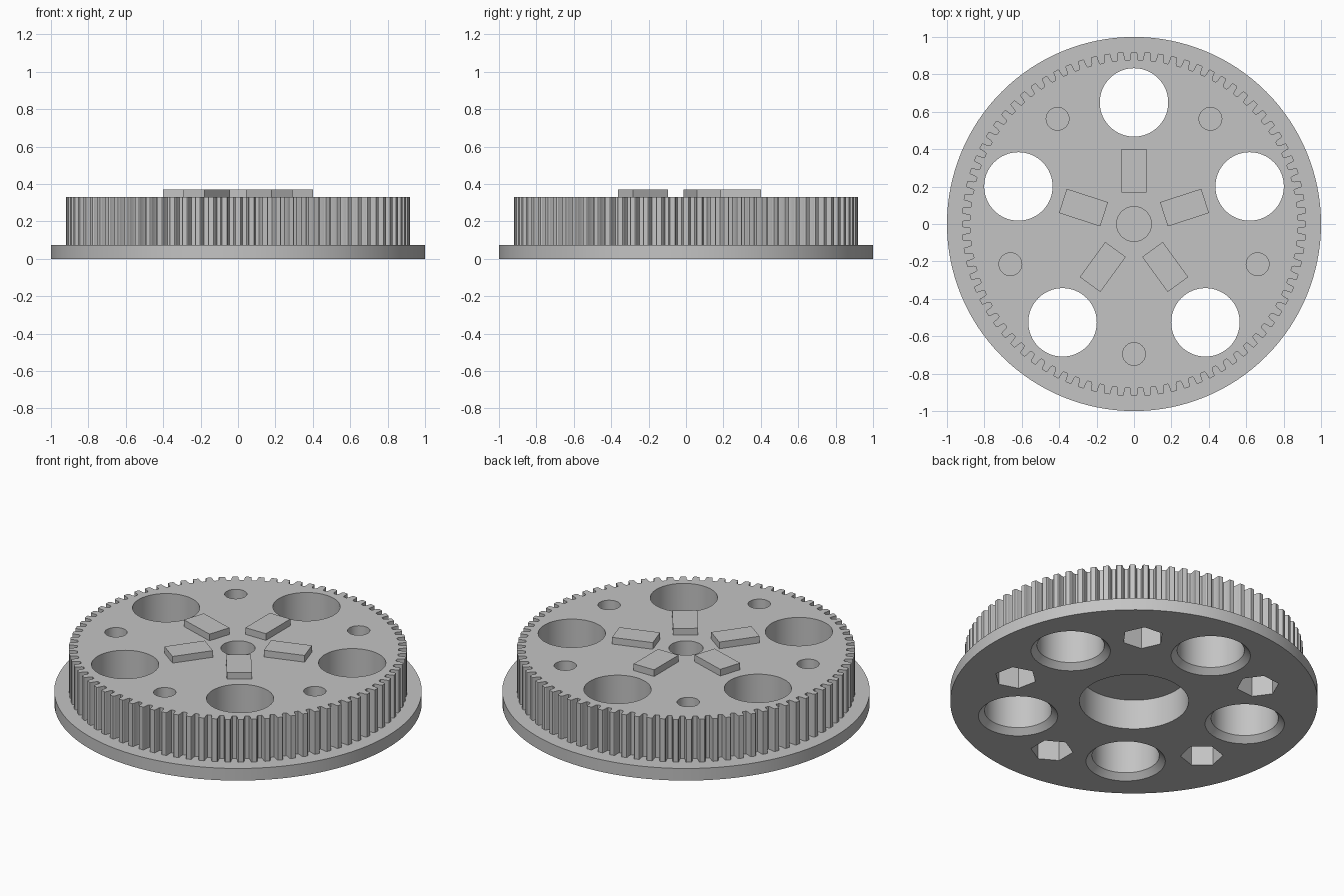
import bpy, bmesh
from math import sin, cos, pi, radians

cube = bpy.data.objects.get("Cube")
if cube:
    bpy.data.objects.remove(cube, do_unlink=True)

TEETH, TIP, ROOT = 80, 0.92, 0.875
FLANGE_TOP, WHEEL_TOP, TAB_TOP = 0.073, 0.33, 0.37

grey = bpy.data.materials.new("plain grey")
grey.use_nodes = True
colour = (0.55, 0.55, 0.55, 1)
grey.diffuse_color = colour
grey.node_tree.nodes["Principled BSDF"].inputs["Base Color"].default_value = colour


def loft(bm, outlines):
    """Closed solid through matching outlines, listed from bottom to top."""
    rings = [[bm.verts.new(p) for p in o] for o in outlines]
    n = len(rings[0])
    for low, high in zip(rings, rings[1:]):
        for i in range(n):
            j = (i + 1) % n
            bm.faces.new((low[i], low[j], high[j], high[i]))
    bm.faces.new(rings[0][::-1])
    bm.faces.new(rings[-1])


def circle(r, z, sides=64, centre=(0, 0), turn=0.0):
    return [(centre[0] + r * cos(turn + 2 * pi * i / sides),
             centre[1] + r * sin(turn + 2 * pi * i / sides), z) for i in range(sides)]


def polar(r, a):
    return (r * cos(a), r * sin(a))


def make(name, bm):
    mesh = bpy.data.meshes.new(name)
    bm.to_mesh(mesh)
    bm.free()
    ob = bpy.data.objects.new(name, mesh)
    mesh.materials.append(grey)
    bpy.context.collection.objects.link(ob)
    return ob


def combine(target, tool, operation):
    mod = target.modifiers.new(operation, "BOOLEAN")
    mod.operation, mod.object, mod.solver = operation, tool, "EXACT"
    bpy.context.view_layer.objects.active = target
    bpy.ops.object.modifier_apply(modifier=mod.name)
    bpy.data.objects.remove(tool, do_unlink=True)


# Flange disc
bm = bmesh.new()
loft(bm, [circle(1, 0, 128), circle(1, FLANGE_TOP, 128)])
body = make("pulley_body", bm)

# Toothed wheel: one tooth as (fraction of pitch, fraction of depth)
tooth = [(-0.24, 0.12), (-0.18, 0), (0.18, 0), (0.24, 0.12),
         (0.28, 0.75), (0.35, 1), (0.65, 1), (0.72, 0.75)]
rim = [polar(TIP - d * (TIP - ROOT), pi / 2 + 2 * pi * (k + f) / TEETH)
       for k in range(TEETH) for f, d in tooth]
bm = bmesh.new()
loft(bm, [[(x, y, z) for x, y in rim] for z in (0.03, WHEEL_TOP)])
combine(body, make("toothed_wheel", bm), "UNION")

# Cutters: centre bore and pocket, lightening holes, bolt holes, nut pockets
bm = bmesh.new()
loft(bm, [circle(0.297, z) for z in (-0.1, 0.18)])
loft(bm, [circle(0.093, z) for z in (0.2, 0.5)])
for k in range(5):
    a = radians(90 + 72 * k)
    c = polar(0.65, a)
    loft(bm, [circle(r, z, 64, c) for r, z in
              ((0.216, -0.1), (0.216, 0), (0.183, 0.033), (0.183, 0.5))])
    a += radians(36)
    c = polar(0.695, a)
    loft(bm, [circle(0.061, z, 32, c) for z in (0.2, 0.5)])
    loft(bm, [circle(0.116, z, 6, c, a) for z in (-0.1, 0.18)])
cutter = make("hole_cutters", bm)
cutter.hide_render = True
combine(body, cutter, "DIFFERENCE")

# Raised tabs around the bore
bm = bmesh.new()
for k in range(5):
    a = radians(90 + 72 * k)
    corners = [(0.168, -0.068), (0.4, -0.068), (0.4, 0.068), (0.168, 0.068)]
    loft(bm, [[(r * cos(a) - t * sin(a), r * sin(a) + t * cos(a), z)
               for r, t in corners] for z in (WHEEL_TOP, TAB_TOP)])
tabs = make("raised_tabs", bm)

# Smooth round walls, sharp edges
bpy.ops.object.select_all(action="DESELECT")
body.select_set(True)
bpy.context.view_layer.objects.active = body
bpy.ops.object.shade_smooth_by_angle(angle=radians(25))
